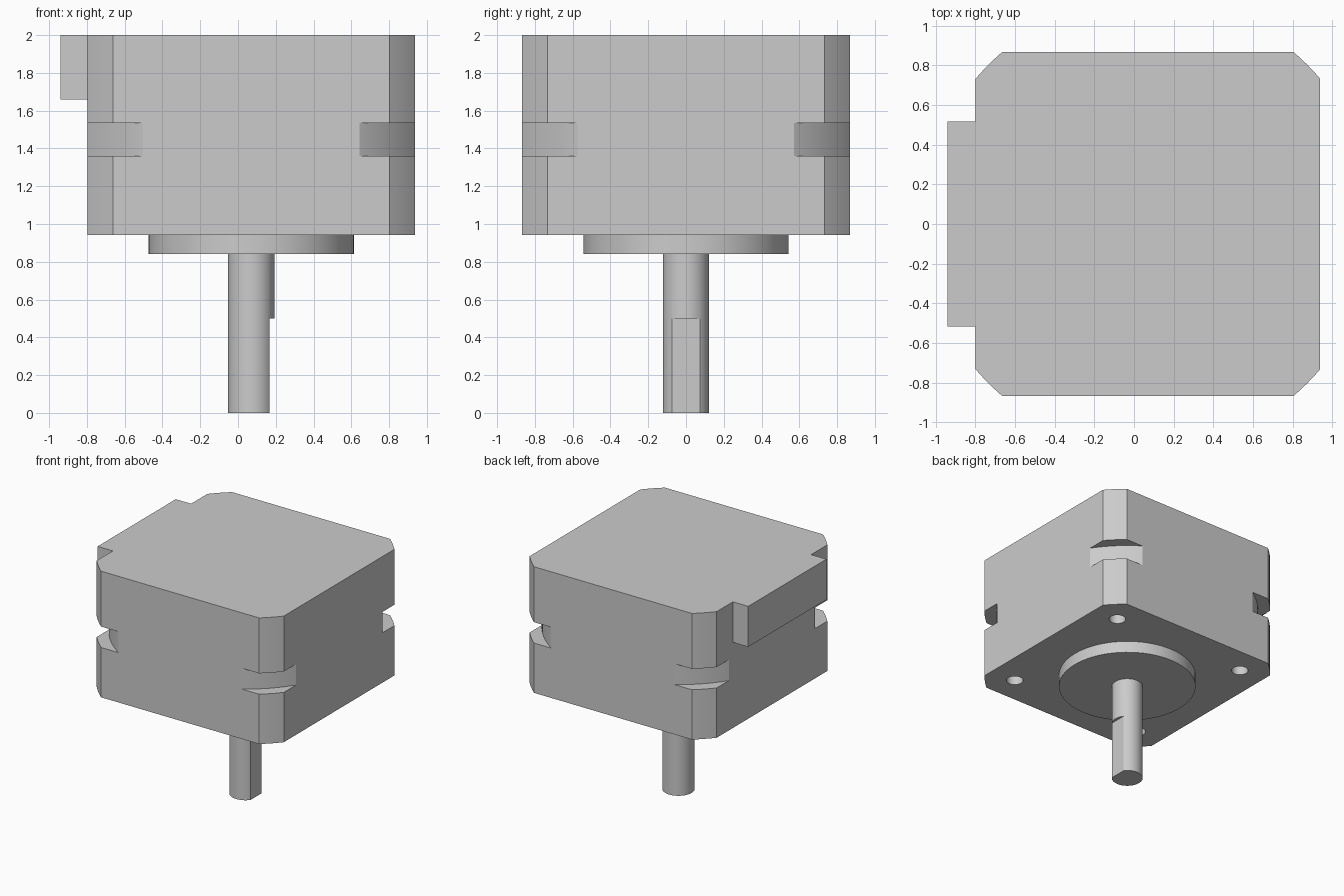
import bpy, bmesh, math

if "Cube" in bpy.data.objects:
    bpy.data.objects.remove(bpy.data.objects["Cube"])

CX = 0.07        # motor axis
HALF = 0.868     # half width of the square body


def prism(name, outline, z0, z1):
    """Extrude a closed 2D outline (counter-clockwise) from z0 to z1."""
    bm = bmesh.new()
    face = bm.faces.new([bm.verts.new((x, y, z0)) for x, y in outline])
    top = bmesh.ops.extrude_face_region(bm, geom=[face])["geom"]
    verts = [g for g in top if isinstance(g, bmesh.types.BMVert)]
    bmesh.ops.translate(bm, verts=verts, vec=(0, 0, z1 - z0))
    bmesh.ops.recalc_face_normals(bm, faces=bm.faces)
    mesh = bpy.data.meshes.new(name)
    bm.to_mesh(mesh)
    bm.free()
    obj = bpy.data.objects.new(name, mesh)
    bpy.context.collection.objects.link(obj)
    return obj


def arc(r, a0, a1, n, cx=CX, cy=0.0):
    return [(cx + r * math.cos(a0 + (a1 - a0) * i / n),
             cy + r * math.sin(a0 + (a1 - a0) * i / n)) for i in range(n + 1)]


def circle(r, n=64, cx=CX, cy=0.0):
    return arc(r, 0, 2 * math.pi, n, cx, cy)[:-1]


def square_in_circle(r, half, n):
    """Square whose corners are turned down to radius r."""
    a = math.acos(half / r)
    pts = []
    for k in range(4):
        q = k * math.pi / 2
        pts += arc(r, q + a, q + math.pi / 2 - a, n)
    return pts


def boolean(obj, tool, operation):
    mod = obj.modifiers.new(operation.title(), 'BOOLEAN')
    mod.object, mod.operation, mod.solver = tool, operation, 'EXACT'
    bpy.context.view_layer.objects.active = obj
    bpy.ops.object.modifier_apply(modifier=mod.name)
    bpy.data.objects.remove(tool)


# Motor body with turned corners
body = prism("motor_body", square_in_circle(1.136, HALF, 8), 0.942, 2.0)

# Connector block on the rear cap
block = prism("connector_block", [(-0.94, -0.518), (-0.5, -0.518),
                                  (-0.5, 0.518), (-0.94, 0.518)], 1.66, 2.0)
boolean(body, block, 'UNION')

# Groove round the corners, leaving the stator core exposed
groove = prism("groove_cutter", circle(1.4, 48), 1.36, 1.535)
core = prism("stator_core", circle(1.04, 128), 1.2, 1.7)
boolean(groove, core, 'DIFFERENCE')
boolean(body, groove, 'DIFFERENCE')

# Four blind mounting holes in the front flange
for sx in (-1, 1):
    for sy in (-1, 1):
        hole = prism("hole_cutter",
                     circle(0.066, 32, CX + sx * 0.635, sy * 0.635), 0.8, 1.13)
        boolean(body, hole, 'DIFFERENCE')

# Centring boss
boss = prism("pilot_boss", circle(0.543, 96), 0.842, 0.945)

# Output shaft with a D-shaped flat on its lower half
R, FLAT = 0.1225, 0.098
shaft = prism("output_shaft", circle(R, 48), 0.0, 0.845)
flat = prism("flat_cutter", [(CX + FLAT, -0.2), (CX + 0.3, -0.2),
                             (CX + 0.3, 0.2), (CX + FLAT, 0.2)], -0.1, 0.5)
boolean(shaft, flat, 'DIFFERENCE')

# Smooth the round walls, keep machined edges crisp
for obj in (body, boss, shaft):
    bpy.ops.object.select_all(action='DESELECT')
    obj.select_set(True)
    bpy.context.view_layer.objects.active = obj
    bpy.ops.object.shade_smooth_by_angle(angle=math.radians(25))
